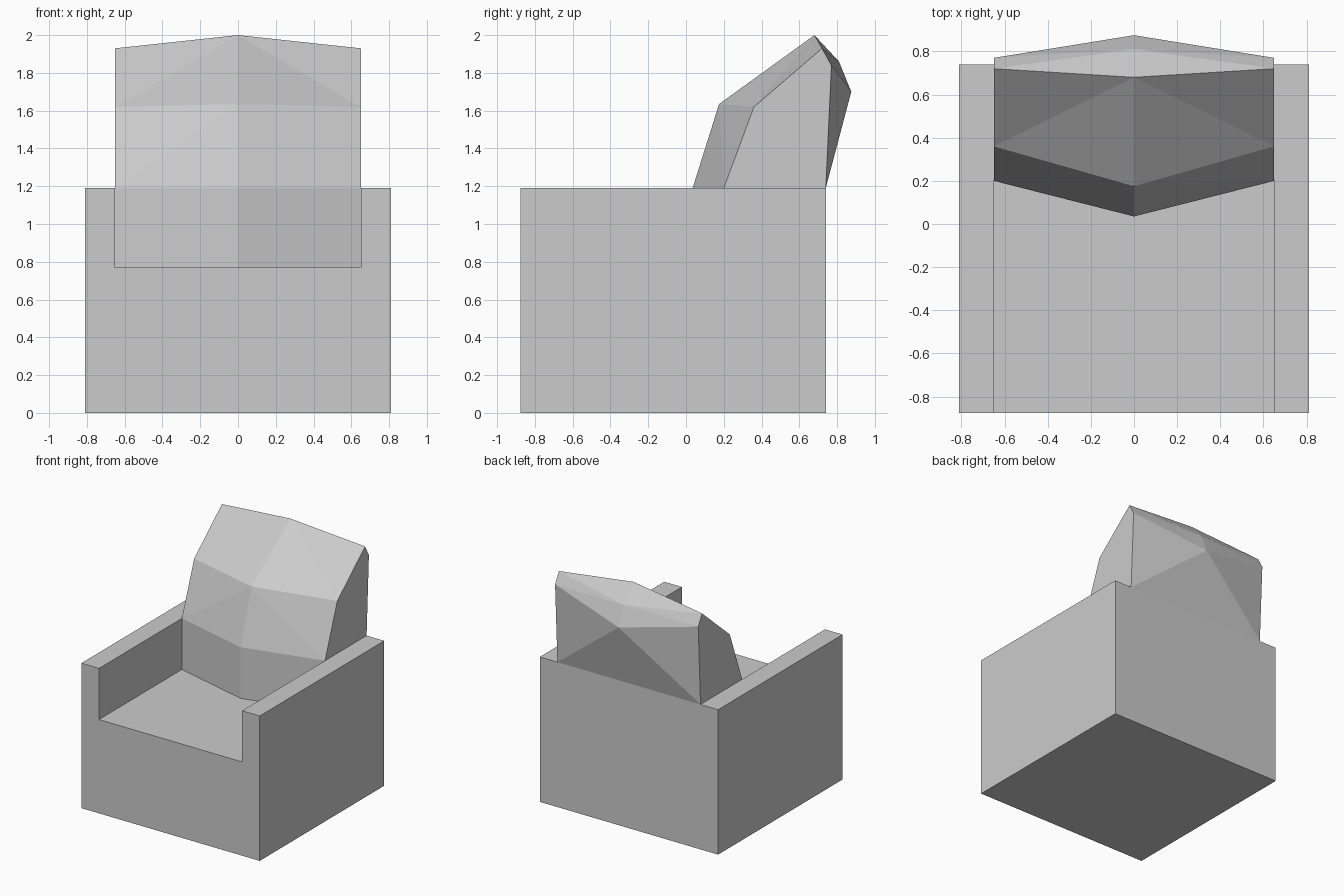
import bpy
import bmesh

cube = bpy.data.objects.get("Cube")
if cube:
    bpy.data.objects.remove(cube, do_unlink=True)

# Shared sizes of the armchair
HALF_WIDTH = 0.81
INNER = 0.65        # half the gap between the arms
FRONT, REAR = -0.875, 0.74
SEAT, ARM = 0.77, 1.19


def make_material(name, color):
    mat = bpy.data.materials.new(name)
    mat.use_nodes = True
    mat.diffuse_color = color
    mat.node_tree.nodes["Principled BSDF"].inputs["Base Color"].default_value = color
    return mat


def make_object(name, bm, mat):
    bmesh.ops.recalc_face_normals(bm, faces=bm.faces)
    mesh = bpy.data.meshes.new(name)
    bm.to_mesh(mesh)
    bm.free()
    mesh.materials.append(mat)
    obj = bpy.data.objects.new(name, mesh)
    bpy.context.collection.objects.link(obj)
    return obj


grey = make_material("light grey", (0.6, 0.6, 0.6, 1))

# Base with seat and arms: a U-shaped front outline extruded to the rear
right_outline = [(HALF_WIDTH, 0), (HALF_WIDTH, ARM), (INNER, ARM), (INNER, SEAT)]
outline = right_outline + [(-x, z) for x, z in reversed(right_outline)]
bm = bmesh.new()
face = bm.faces.new([bm.verts.new((x, FRONT, z)) for x, z in outline])
extruded = bmesh.ops.extrude_face_region(bm, geom=[face])["geom"]
bmesh.ops.translate(
    bm,
    verts=[v for v in extruded if isinstance(v, bmesh.types.BMVert)],
    vec=(0, REAR - FRONT, 0),
)
make_object("base_and_arms", bm, grey)

# Faceted back cushion: middle and edge profiles (y, z), from the seat at the
# front, over the top, and down to the seat at the rear
middle_profile = [(0.035, SEAT), (0.035, ARM), (0.175, 1.635), (0.68, 2.0),
                  (0.81, 1.86), (0.875, 1.7), (REAR, ARM), (REAR, SEAT)]
edge_profile = [(0.2, SEAT), (0.2, ARM), (0.36, 1.62), (0.72, 1.93),
                (0.77, 1.84), (REAR, ARM), (REAR, SEAT)]
bm = bmesh.new()
middle = [bm.verts.new((0, y, z)) for y, z in middle_profile]
edge = [bm.verts.new((INNER, y, z)) for y, z in edge_profile]

# Zigzag strip of triangles between the two profiles
strip = [v for pair in zip(middle, edge) for v in pair] + [middle[-1]]
for triangle in zip(strip, strip[1:], strip[2:]):
    bm.faces.new(triangle)
bm.faces.new(edge)
bm.faces.new((middle[0], edge[0], edge[-1], middle[-1]))
cushion = make_object("back_cushion", bm, grey)
mirror = cushion.modifiers.new("Mirror", "MIRROR")
mirror.use_axis = (True, False, False)
